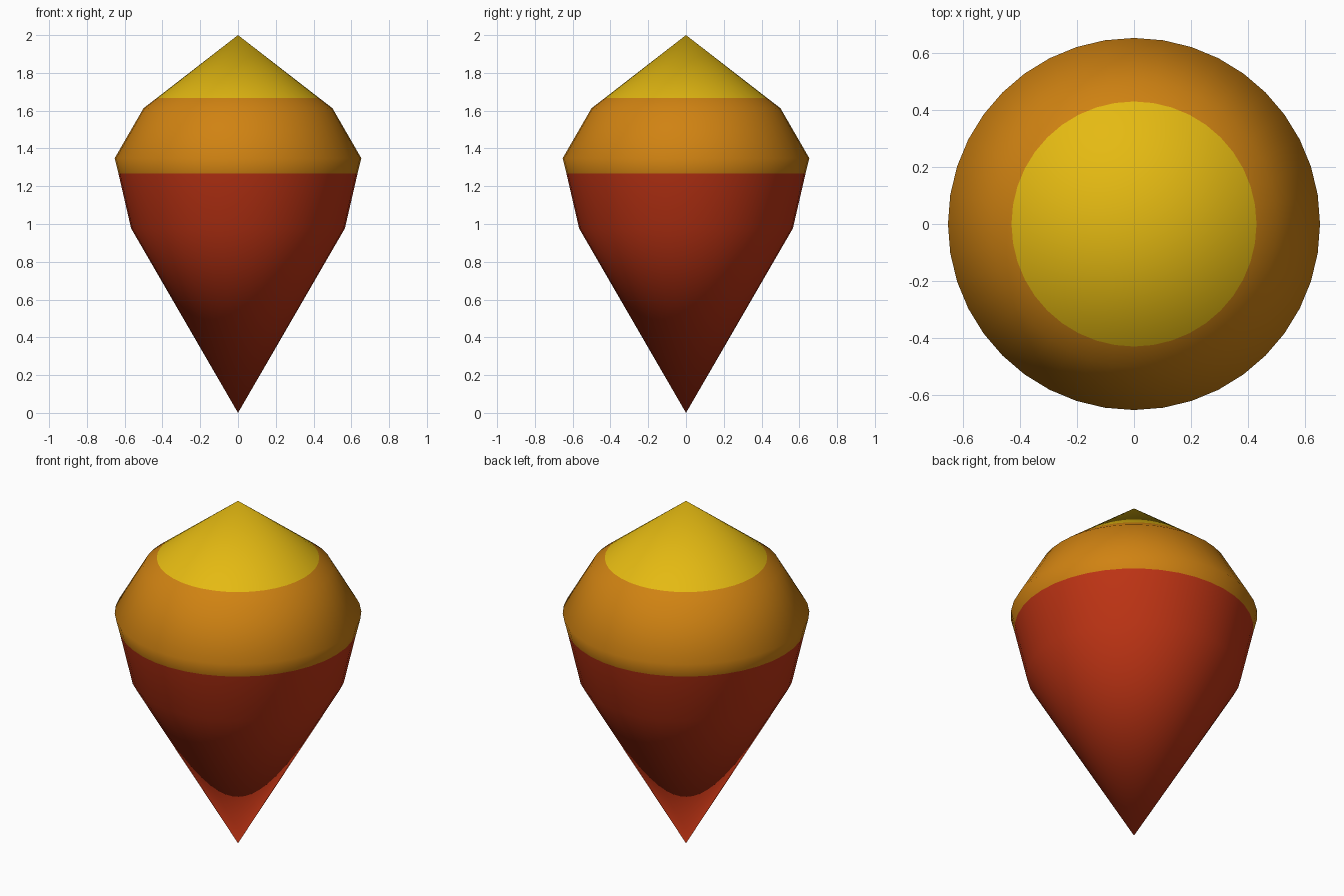
import bpy, bmesh, math

if "Cube" in bpy.data.objects:
    bpy.data.objects.remove(bpy.data.objects["Cube"])

SIDES = 40
# Profile from bottom tip to top tip: (radius, height), with rings at the colour lines
RED_TOP, ORANGE_TOP = 1.268, 1.667
profile = [(0.566, 0.977), (0.633, RED_TOP), (0.653, 1.348),
           (0.5, 1.613), (0.43, ORANGE_TOP)]


def material(name, rgb):
    m = bpy.data.materials.new(name)
    m.diffuse_color = (*rgb, 1)
    m.use_nodes = True
    m.node_tree.nodes["Principled BSDF"].inputs["Base Color"].default_value = m.diffuse_color
    return m


bm = bmesh.new()
# Rings of the turned body
rings = [[bm.verts.new((r * math.cos(2 * math.pi * i / SIDES),
                        r * math.sin(2 * math.pi * i / SIDES), z))
          for i in range(SIDES)] for r, z in profile]
bottom = bm.verts.new((0, 0, 0))
top = bm.verts.new((0, 0, 2))

# Walls and pointed ends
for i in range(SIDES):
    j = (i + 1) % SIDES
    bm.faces.new((bottom, rings[0][j], rings[0][i]))
    bm.faces.new((top, rings[-1][i], rings[-1][j]))
    for a, b in zip(rings, rings[1:]):
        bm.faces.new((a[i], a[j], b[j], b[i]))
bmesh.ops.recalc_face_normals(bm, faces=bm.faces)

# Colour bands by height
for f in bm.faces:
    z = f.calc_center_median().z
    f.material_index = 0 if z < RED_TOP else 1 if z < ORANGE_TOP else 2
    f.smooth = True

mesh = bpy.data.meshes.new("pointed_drop")
bm.to_mesh(mesh)
bm.free()
for name, rgb in (("red", (0.52, 0.034, 0.007)),
                  ("orange", (0.63, 0.225, 0.006)),
                  ("yellow", (0.78, 0.49, 0.006))):
    mesh.materials.append(material(name, rgb))
bpy.context.collection.objects.link(bpy.data.objects.new("pointed_drop", mesh))
